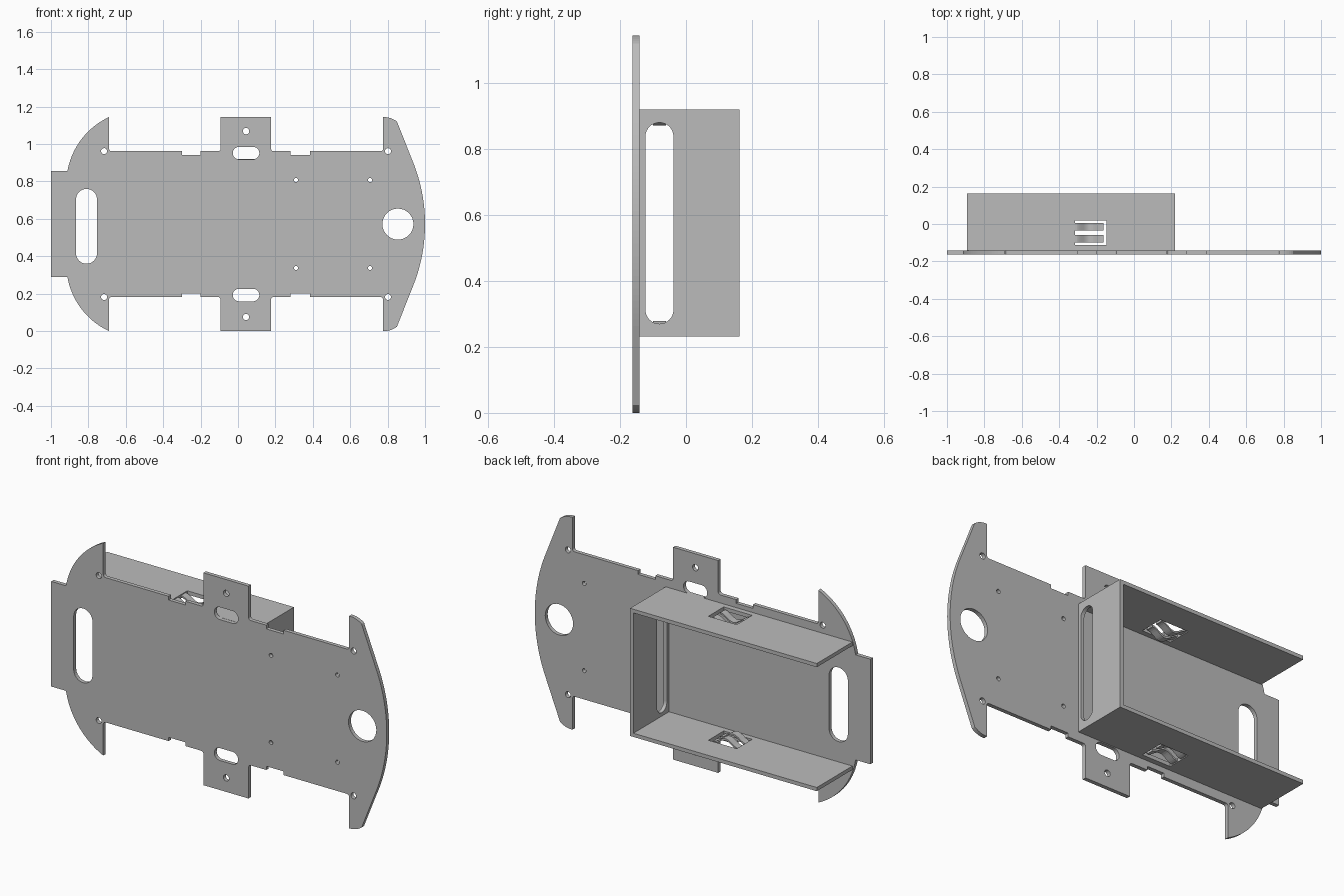
import bpy
from math import sin, cos, pi, radians
from mathutils import Matrix, Vector

if "Cube" in bpy.data.objects:
    bpy.data.objects.remove(bpy.data.objects["Cube"])

grey = bpy.data.materials.new("plain grey")
grey.use_nodes = True
grey.diffuse_color = (0.5, 0.5, 0.5, 1)
grey.node_tree.nodes["Principled BSDF"].inputs["Base Color"].default_value = (0.5, 0.5, 0.5, 1)

MID = 0.572           # height of the mirror line
TOP = 2 * MID
FRONT, FACE, BACK = -0.162, -0.141, 0.162
WALL = 0.02


def flip(points):
    return [(x, TOP - z) for x, z in reversed(points)]


def slot(x0, x1, y0, y1, n=16):
    """Rounded slot filling the rectangle; a square gives a circle."""
    r = min(x1 - x0, y1 - y0) / 2
    pts = []
    for cx, cy, start in ((x1 - r, y1 - r, 0), (x0 + r, y1 - r, 1),
                          (x0 + r, y0 + r, 2), (x1 - r, y0 + r, 3)):
        for i in range(n // 2 + 1):
            a = (start + 2 * i / n) * pi / 2
            p = (cx + r * cos(a), cy + r * sin(a))
            if not pts or (Vector(p) - Vector(pts[-1])).length > 1e-5:
                pts.append(p)
    return pts[:-1] if (Vector(pts[0]) - Vector(pts[-1])).length < 1e-5 else pts


def circle(x, y, r):
    return slot(x - r, x + r, y - r, y + r)


def rect(x0, x1, y0, y1):
    return [(x0, y0), (x1, y0), (x1, y1), (x0, y1)]


def arc(a, b, c, n=18):
    """Circular arc from a through b to c."""
    a, b, c = Vector(a), Vector(b), Vector(c)
    u, v = b - a, c - a
    d = 2 * (u.x * v.y - u.y * v.x)
    centre = a + Vector((v.y * u.dot(u) - u.y * v.dot(v),
                         u.x * v.dot(v) - v.x * u.dot(u))) / d
    sweep = -(a - centre).angle_signed(c - centre)
    return [tuple(centre + Matrix.Rotation(sweep * i / n, 2) @ (a - centre)) for i in range(n + 1)]


def fillet(corner, din, dout, r=0.014, n=5):
    """Small rounded corner, entering along din and leaving along dout."""
    k, i, o = Vector(corner), Vector(din), Vector(dout)
    c = k - i * r + o * r
    return [tuple(c - o * r * cos(t * pi / 2 / n) + i * r * sin(t * pi / 2 / n)) for t in range(n + 1)]


def panel(name, loops, thickness, matrix):
    """Flat sheet with holes, centred on the plane given by the matrix."""
    curve = bpy.data.curves.new(name, 'CURVE')
    curve.dimensions = '2D'
    curve.fill_mode = 'BOTH'
    curve.extrude = thickness / 2
    for loop in loops:
        s = curve.splines.new('POLY')
        s.points.add(len(loop) - 1)
        for p, (x, y) in zip(s.points, loop):
            p.co = (x, y, 0, 1)
        s.use_cyclic_u = True
    temp = bpy.data.objects.new(name + " outline", curve)
    bpy.context.collection.objects.link(temp)
    mesh = bpy.data.meshes.new_from_object(temp.evaluated_get(bpy.context.evaluated_depsgraph_get()))
    bpy.data.objects.remove(temp)
    bpy.data.curves.remove(curve)
    mesh.transform(matrix)
    mesh.materials.clear()
    mesh.materials.append(grey)
    for f in mesh.polygons:
        f.use_smooth = False
        f.material_index = 0
    obj = bpy.data.objects.new(name, mesh)
    bpy.context.collection.objects.link(obj)
    return obj


def upright(y):
    return Matrix.Translation((0, y, 0)) @ Matrix.Rotation(radians(90), 4, 'X')


# Base plate outline: upper half from left to right, then mirrored
E = 0.962
UP, DOWN, LEFT, RIGHT = (0, 1), (0, -1), (-1, 0), (1, 0)
half = [(-1, 0.855)]
half += arc((-0.912, 0.855), (-0.845, 1.015), (-0.69, TOP))
half += fillet((-0.69, E), DOWN, RIGHT)
half += [(-0.30, E), (-0.30, E - 0.02), (-0.20, E - 0.02), (-0.20, E)]
half += fillet((-0.093, E), RIGHT, UP)
half += [(-0.093, TOP), (0.176, TOP)]
half += fillet((0.176, E), DOWN, RIGHT)
half += [(0.282, E), (0.282, E - 0.02), (0.385, E - 0.02), (0.385, E)]
half += fillet((0.776, E), RIGHT, UP)
half += arc((0.776, TOP), (0.817, 1.138), (0.85, 1.12), 6)
nose = arc((0.945, 0.88), (1, MID), (0.945, TOP - 0.88), 32)
outline = half + nose + flip(half)

# Holes in the plate, mirrored top to bottom
pairs = [circle(-0.716, E, 0.016), circle(0.802, E, 0.016),
         circle(0.31, 0.807, 0.011), circle(0.706, 0.807, 0.011),
         circle(0.043, 1.069, 0.017), slot(-0.028, 0.114, 0.918, 0.985)]
holes = pairs + [flip(h) for h in pairs]
holes += [slot(-0.866, -0.754, 0.36, 0.76), circle(0.855, MID, 0.083)]
panel("base_plate", [outline] + holes, FACE - FRONT, upright((FRONT + FACE) / 2))

# Box: two side walls with clip windows
X0, X1, LOW, HIGH = -0.893, 0.22, 0.231, 0.919
WX0, WX1 = -0.315, -0.146
wall = [rect(X0, X1, FACE, BACK), rect(WX0, WX1, -0.113, 0.018)]
for side, z, inward in (("upper", HIGH - WALL / 2, -1), ("lower", LOW + WALL / 2, 1)):
    panel(side + "_wall", wall, WALL, Matrix.Translation((0, 0, z)))
    # Springy clips that bow into the box
    n, half_thick = 16, 0.005
    bow = [(WX0 + 0.152 * i / n, z + inward * 0.033 * sin(pi * i / n) ** 2) for i in range(n + 1)]
    strip = [(x, h + half_thick) for x, h in bow] + [(x, h - half_thick) for x, h in reversed(bow)]
    for label, y in (("front", -0.08), ("back", -0.015)):
        panel(f"{side}_{label}_clip", [strip], 0.04, upright(y))

# Box: end wall with a long slot
turn = Matrix(((0, 0, 1, X1 - WALL / 2), (1, 0, 0, 0), (0, 1, 0, 0), (0, 0, 0, 1)))
panel("end_wall", [rect(FACE, BACK, LOW + WALL, HIGH - WALL), slot(-0.123, -0.038, 0.27, 0.88)],
      WALL, turn)
